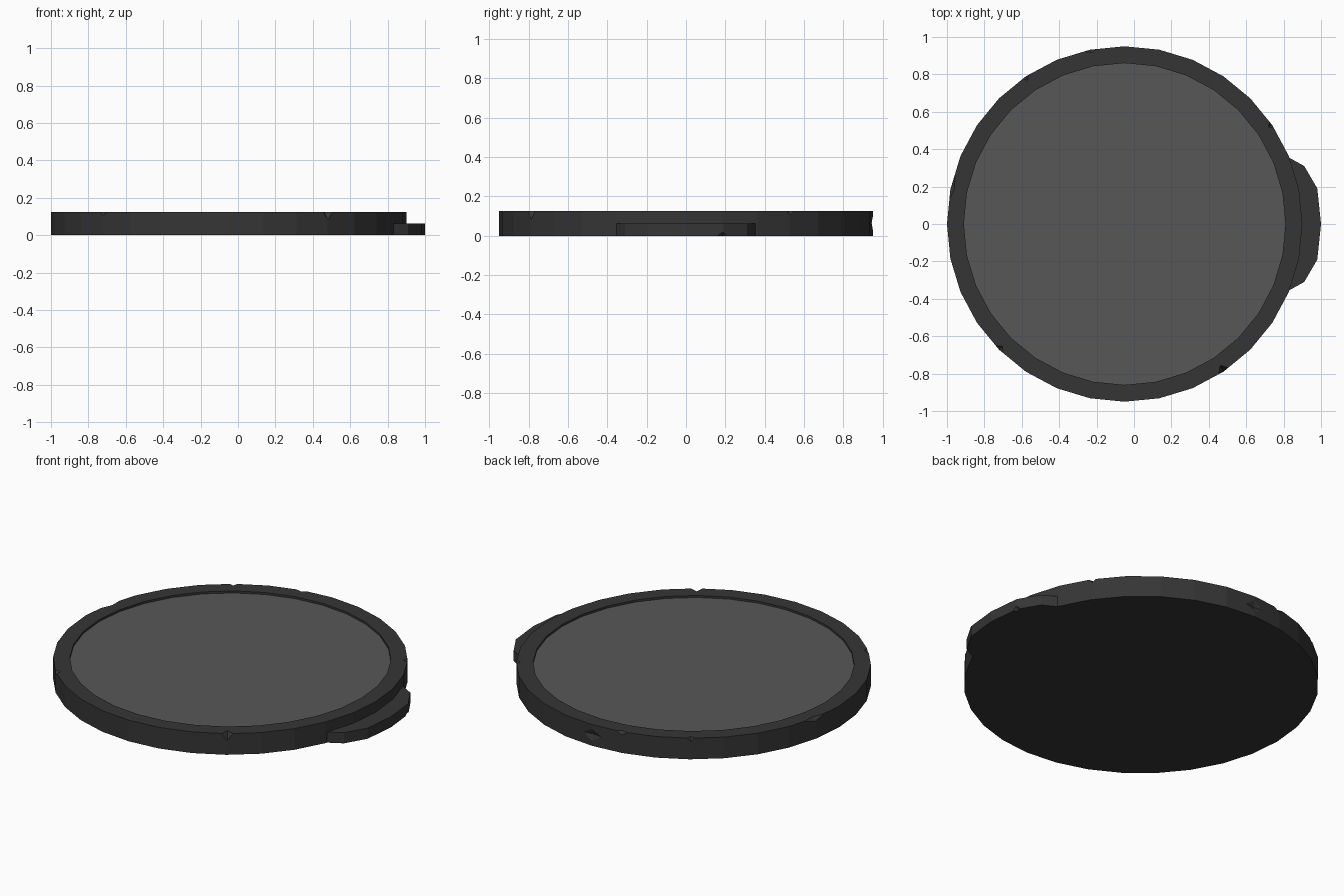
import bpy, bmesh, math
from mathutils import Matrix, Vector

if "Cube" in bpy.data.objects:
    bpy.data.objects.remove(bpy.data.objects["Cube"])

CX, SIDES = -0.05, 32
R_OUT, R_IN, H, RECESS = 0.95, 0.86, 0.125, 0.012


def material(name, v):
    m = bpy.data.materials.new(name)
    m.diffuse_color = (v, v, v, 1)
    m.use_nodes = True
    m.node_tree.nodes["Principled BSDF"].inputs["Base Color"].default_value = m.diffuse_color
    return m


def make(name, bm, mats):
    bmesh.ops.recalc_face_normals(bm, faces=bm.faces)
    me = bpy.data.meshes.new(name)
    bm.to_mesh(me)
    bm.free()
    for m in mats:
        me.materials.append(m)
    ob = bpy.data.objects.new(name, me)
    bpy.context.collection.objects.link(ob)
    return ob


def ring(bm, r, z):
    return [bm.verts.new((CX + r * math.cos(2 * math.pi * i / SIDES),
                          r * math.sin(2 * math.pi * i / SIDES), z)) for i in range(SIDES)]


def chip(bm, pos, size):
    # small octahedral bite, turned to face the disc centre
    az = math.atan2(pos[1], pos[0] - CX)
    mat = (Matrix.Translation(Vector(pos)) @ Matrix.Rotation(az, 4, 'Z')
           @ Matrix.Diagonal((*size, 1)))
    p = [bm.verts.new(mat @ Vector(c)) for c in
         ((1, 0, 0), (0, 1, 0), (-1, 0, 0), (0, -1, 0), (0, 0, 1), (0, 0, -1))]
    for i in range(4):
        j = (i + 1) % 4
        bm.faces.new((p[i], p[j], p[4]))
        bm.faces.new((p[j], p[i], p[5]))


dark = material("dark_rim", 0.036)
grey = material("grey_top", 0.095)

# base disc with raised rim and recessed top
bm = bmesh.new()
rings = [ring(bm, R_OUT, 0), ring(bm, R_OUT, H), ring(bm, R_IN, H), ring(bm, R_IN, H - RECESS)]
bm.faces.new(rings[0][::-1])
for a, b in zip(rings, rings[1:]):
    for i in range(SIDES):
        j = (i + 1) % SIDES
        bm.faces.new((a[i], a[j], b[j], b[i]))
bm.faces.new(rings[-1]).material_index = 1
base = make("round_base", bm, [dark, grey])

# low step on the right side
bm = bmesh.new()
half = [(0.82, 0.36), (0.91, 0.31), (0.98, 0.19)]
outline = [(x, -y) for x, y in half] + [(1.0, 0)] + half[::-1]
f = bm.faces.new([bm.verts.new((x, y, 0)) for x, y in outline])
ext = bmesh.ops.extrude_face_region(bm, geom=[f])
bmesh.ops.translate(bm, vec=(0, 0, 0.063),
                    verts=[v for v in ext["geom"] if isinstance(v, bmesh.types.BMVert)])
step = make("side_step", bm, [dark])

# chipped edges of base: angle, height, (depth, width, height)
base_chips = [(-56, H, (0.038, 0.032, 0.042)), (-135, H, (0.025, 0.03, 0.02)),
              (124, H, (0.022, 0.02, 0.02)), (34, H, (0.022, 0.02, 0.02)),
              (168, H, (0.02, 0.1, 0.02)), (101, H, (0.016, 0.04, 0.02)),
              (90, 0.065, (0.014, 0.09, 0.035))]
bm = bmesh.new()
for a, z, s in base_chips:
    t = math.radians(a)
    chip(bm, (CX + 0.949 * math.cos(t), 0.949 * math.sin(t), z), s)
base_cut = make("base_chip_cutter", bm, [dark])

bm = bmesh.new()
chip(bm, (0.982, 0.19, 0), (0.02, 0.04, 0.022))
step_cut = make("step_chip_cutter", bm, [dark])

for ob, cutter in ((base, base_cut), (step, step_cut)):
    mod = ob.modifiers.new("chips", 'BOOLEAN')
    mod.operation = 'DIFFERENCE'
    mod.solver = 'EXACT'
    mod.object = cutter
    cutter.hide_render = True
    cutter.hide_set(True)
